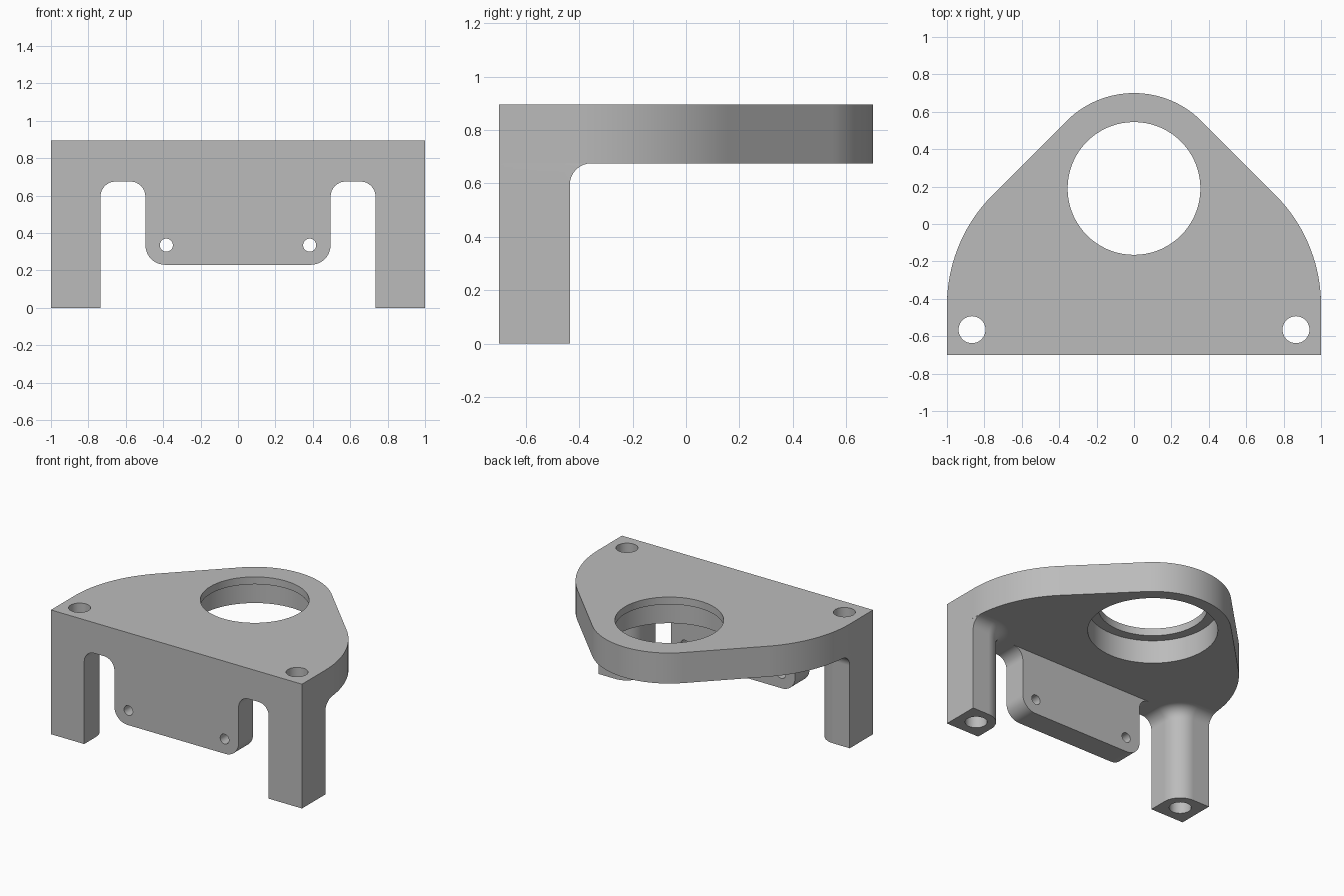
import bpy, bmesh
from math import cos, sin, pi, radians, sqrt

cube = bpy.data.objects.get("Cube")
if cube:
    bpy.data.objects.remove(cube, do_unlink=True)

# Main dimensions
TOP, UNDER = 0.895, 0.675        # plate top and underside
FRONT, BACK = -0.70, -0.435      # leg front and back
FILLET = 0.08
BORE_Y, BORE_R = 0.19, 0.355

metal = bpy.data.materials.new("plain grey")
metal.use_nodes = True
grey = (0.5, 0.5, 0.5, 1)
metal.diffuse_color = grey
metal.node_tree.nodes["Principled BSDF"].inputs["Base Color"].default_value = grey


def arc(cx, cy, r, start, end, n):
    angles = [radians(start + (end - start) * i / n) for i in range(n + 1)]
    return [(cx + r * cos(a), cy + r * sin(a)) for a in angles]


def loft(name, rings):
    """Closed solid skinned through rings of equal length."""
    bm = bmesh.new()
    loops = [[bm.verts.new(p) for p in ring] for ring in rings]
    n = len(loops[0])
    for a, b in zip(loops, loops[1:]):
        for i in range(n):
            j = (i + 1) % n
            bm.faces.new((a[i], a[j], b[j], b[i]))
    bm.faces.new(loops[0])
    bm.faces.new(loops[-1])
    bmesh.ops.recalc_face_normals(bm, faces=bm.faces[:])
    mesh = bpy.data.meshes.new(name)
    bm.to_mesh(mesh)
    bm.free()
    mesh.materials.append(metal)
    obj = bpy.data.objects.new(name, mesh)
    bpy.context.collection.objects.link(obj)
    return obj


def upright(name, profile, z0, z1):
    return loft(name, [[(x, y, z) for x, y in profile] for z in (z0, z1)])


def crosswise(name, profile, y0, y1):
    return loft(name, [[(x, y, z) for x, z in profile] for y in (y0, y1)])


def combine(target, tool, operation):
    bpy.context.view_layer.objects.active = target
    mod = target.modifiers.new("combine", 'BOOLEAN')
    mod.operation, mod.object, mod.solver = operation, tool, 'EXACT'
    bpy.ops.object.modifier_apply(modifier=mod.name)
    bpy.data.objects.remove(tool, do_unlink=True)


# Top plate: rounded nose, straight 45 degree flanks, broad shoulders
nose_r = 0.70 - BORE_Y
shoulder_r = (BORE_Y + nose_r * sqrt(2) - 1 - BACK) / (sqrt(2) - 1)
half = [(1, FRONT)]
half += arc(1 - shoulder_r, BACK, shoulder_r, 0, 45, 20)
half += arc(0, BORE_Y, nose_r, 45, 90, 18)
outline = half + [(-x, y) for x, y in reversed(half[:-1])]
bracket = upright("bracket", outline, UNDER, TOP)

# Front flange: flared into the plate, rounded lower corners
side = arc(0.575, UNDER - FILLET, FILLET, 90, 180, 8)
side += arc(0.39, 0.335, 0.105, 0, -90, 10)
flange = side + [(-x, z) for x, z in reversed(side)]
combine(bracket, crosswise("front_flange", flange, FRONT, -0.535), 'UNION')


# Legs: rounded inner corner, filleted into the plate
def leg_ring(s, z, d):
    r = 0.133
    y = BACK + d
    outer = 1 - shoulder_r + sqrt(shoulder_r ** 2 - d ** 2)
    ring = [(1, FRONT), (1, BACK - 0.02), (outer, y)]
    ring += arc(0.735 + r, BACK - r, r + d, 90, 180, 12)
    ring.append((0.735 - d, FRONT))
    return [(s * px, py, z) for px, py in ring]


for s, name in ((1, "left_leg"), (-1, "right_leg")):
    rings = [leg_ring(s, 0, 0)]
    for i in range(9):
        a = i / 8 * pi / 2
        rings.append(leg_ring(s, UNDER - FILLET * (1 - sin(a)), FILLET * (1 - cos(a))))
    combine(bracket, loft(name, rings), 'UNION')

# Stepped bore: through hole with a wider recess from below
combine(bracket, upright("bore", arc(0, BORE_Y, BORE_R, 0, 355, 71), 0.5, 1), 'DIFFERENCE')
combine(bracket, upright("recess", arc(0, BORE_Y, 0.423, 0, 355, 71), 0.5, 0.842), 'DIFFERENCE')

# Bolt holes down the legs and screw holes through the flange
for s in (1, -1):
    bolt = arc(s * 0.866, -0.565, 0.072, 0, 350, 35)
    combine(bracket, upright("bolt_hole", bolt, -0.1, 1), 'DIFFERENCE')
    screw = arc(s * 0.383, 0.335, 0.035, 0, 345, 23)
    combine(bracket, crosswise("screw_hole", screw, -0.8, -0.4), 'DIFFERENCE')

# Smooth curved walls, crisp edges
bpy.ops.object.select_all(action='DESELECT')
bracket.select_set(True)
bpy.context.view_layer.objects.active = bracket
bpy.ops.object.shade_smooth_by_angle(angle=radians(30))
weighted = bracket.modifiers.new("even_shading", 'WEIGHTED_NORMAL')
weighted.keep_sharp = True
